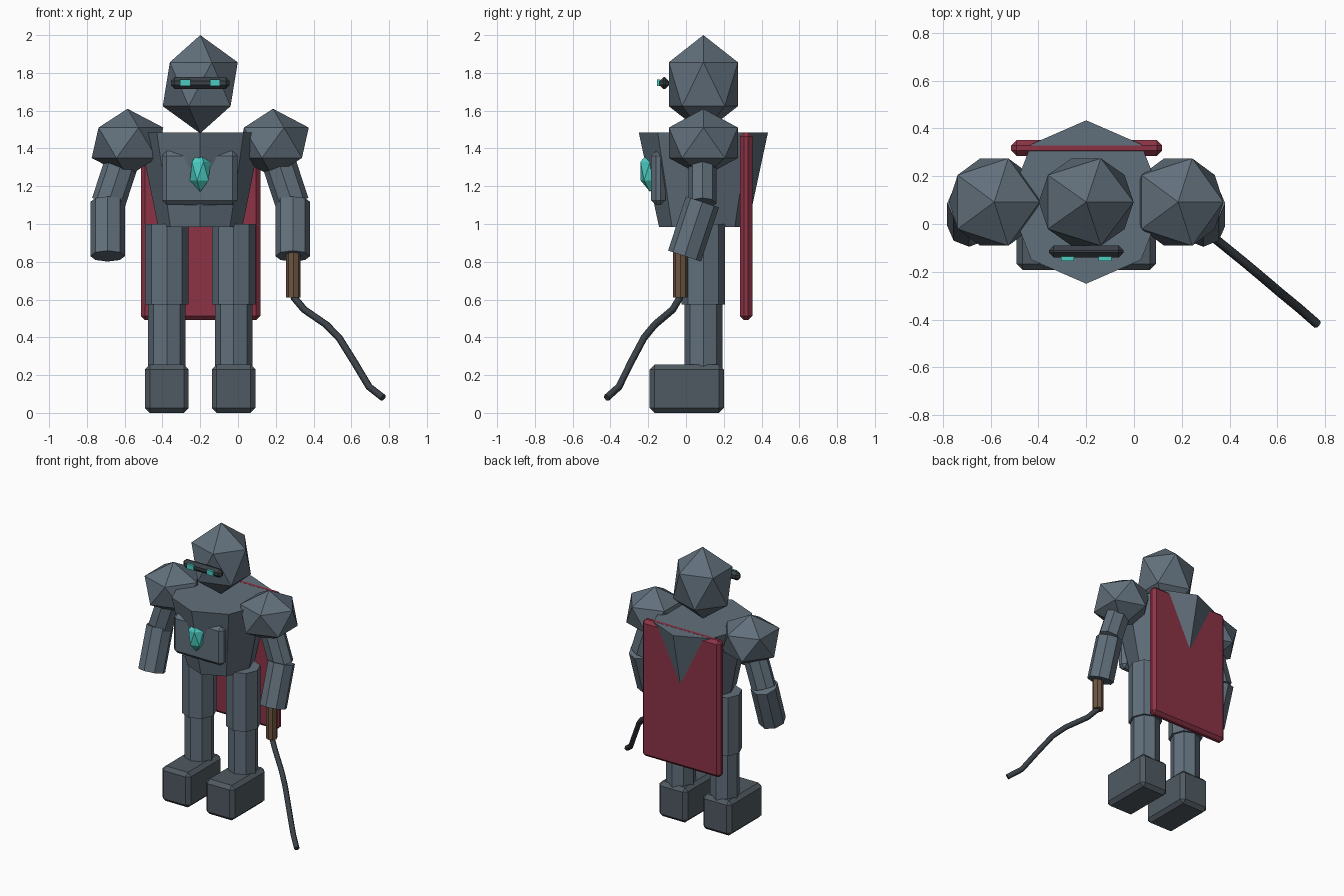
import bpy, math
from mathutils import Vector

if "Cube" in bpy.data.objects:
    bpy.data.objects.remove(bpy.data.objects["Cube"])

CX, CY = -0.2, 0.092          # body axis


def material(name, rgb):
    m = bpy.data.materials.new(name)
    m.diffuse_color = (*rgb, 1)
    m.use_nodes = True
    m.node_tree.nodes["Principled BSDF"].inputs["Base Color"].default_value = m.diffuse_color
    return m


armor = material("slate armor", (0.120, 0.160, 0.198))
boot_grey = material("boot grey", (0.080, 0.102, 0.122))
dark = material("dark iron", (0.042, 0.052, 0.062))
crimson = material("crimson cloth", (0.262, 0.034, 0.062))
brown = material("brown leather", (0.150, 0.090, 0.052))
glow = material("turquoise crystal", (0.070, 0.600, 0.530))


def finish(name, mat):
    ob = bpy.context.object
    ob.name = name
    ob.data.materials.append(mat)
    return ob


def box(name, center, size, mat, bevel=0.0):
    bpy.ops.mesh.primitive_cube_add(size=1, location=center)
    ob = finish(name, mat)
    ob.scale = size
    bpy.ops.object.transform_apply(location=False, rotation=False, scale=True)
    if bevel:
        mod = ob.modifiers.new("edge", 'BEVEL')
        mod.width, mod.segments = bevel, 1
    return ob


def ball(name, center, scale, mat):
    bpy.ops.mesh.primitive_ico_sphere_add(subdivisions=1, radius=1, location=center)
    ob = finish(name, mat)
    ob.scale = scale
    return ob


def limb(name, a, b, radius, mat, depth_scale=1.0):
    """Eight-sided cylinder from a (top) to b (bottom)."""
    a, b = Vector(a), Vector(b)
    axis = a - b
    bpy.ops.mesh.primitive_cylinder_add(vertices=8, radius=radius, depth=axis.length,
                                        location=(a + b) / 2)
    ob = finish(name, mat)
    ob.scale.y = depth_scale
    ob.rotation_mode = 'QUATERNION'
    ob.rotation_quaternion = Vector((0, 0, 1)).rotation_difference(axis)
    return ob


# Torso: eight-sided, wider at the top, with a ridge at front and back
bpy.ops.mesh.primitive_cone_add(vertices=8, radius1=0.235, radius2=0.342, depth=0.5,
                                location=(CX, CY, 1.235))
torso = finish("torso", armor)
torso.scale.x = 0.95

# Head, visor and eyes
ball("head", (CX, CY, 1.74), (0.222, 0.215, 0.26), armor)
box("visor", (CX, -0.115, 1.746), (0.312, 0.05, 0.062), dark, 0.02)
for side, x in (("left", -0.279), ("right", -0.121)):
    box(side + "_eye", (x, -0.145, 1.747), (0.054, 0.018, 0.034), glow)

# Chest plate and crystal
box("chest_plate", (CX - 0.003, -0.147, 1.243), (0.40, 0.075, 0.285), armor, 0.025)
ball("chest_crystal", (CX, -0.19, 1.28), (0.061, 0.06, 0.11), glow)

# Cape
box("cape", (CX + 0.002, 0.318, 0.988), (0.632, 0.066, 0.995), crimson, 0.022)

# Arms and legs
for side, s in (("left", -1), ("right", 1)):
    shoulder_x, elbow_x, leg_x = CX + s * 0.385, CX + s * 0.487, CX + s * 0.177
    ball(side + "_shoulder", (shoulder_x, CY, 1.43), (0.212, 0.215, 0.18), armor)
    limb(side + "_upper_arm", (shoulder_x, CY - 0.005, 1.42), (elbow_x, CY - 0.005, 1.11),
         0.09, armor, 0.82)
    limb(side + "_forearm", (elbow_x + s * 0.003, 0.087, 1.117),
         (elbow_x + s * 0.003, -0.008, 0.83), 0.092, armor)
    limb(side + "_thigh", (leg_x, CY, 1.0), (leg_x, CY, 0.575), 0.115, armor)
    limb(side + "_shin", (leg_x, CY, 0.6), (leg_x, CY, 0.2), 0.1, armor)
    box(side + "_boot", (leg_x, 0.004, 0.128), (0.23, 0.392, 0.255), boot_grey, 0.025)

# Whip: leather grip and drooping lash
limb("whip_handle", (0.293, -0.03, 0.86), (0.293, -0.03, 0.61), 0.038, brown)
curve = bpy.data.curves.new("whip_lash", 'CURVE')
curve.dimensions = '3D'
curve.bevel_depth = 0.019
curve.bevel_resolution = 1
curve.use_fill_caps = True
path = [(0.293, -0.03, 0.615), (0.35, -0.07, 0.547), (0.467, -0.165, 0.467),
        (0.535, -0.222, 0.398), (0.615, -0.29, 0.27), (0.694, -0.355, 0.138),
        (0.768, -0.42, 0.08)]
spline = curve.splines.new('POLY')
spline.points.add(len(path) - 1)
for point, co in zip(spline.points, path):
    point.co = (*co, 1)
curve.materials.append(dark)
lash = bpy.data.objects.new("whip_lash", curve)
bpy.context.collection.objects.link(lash)
